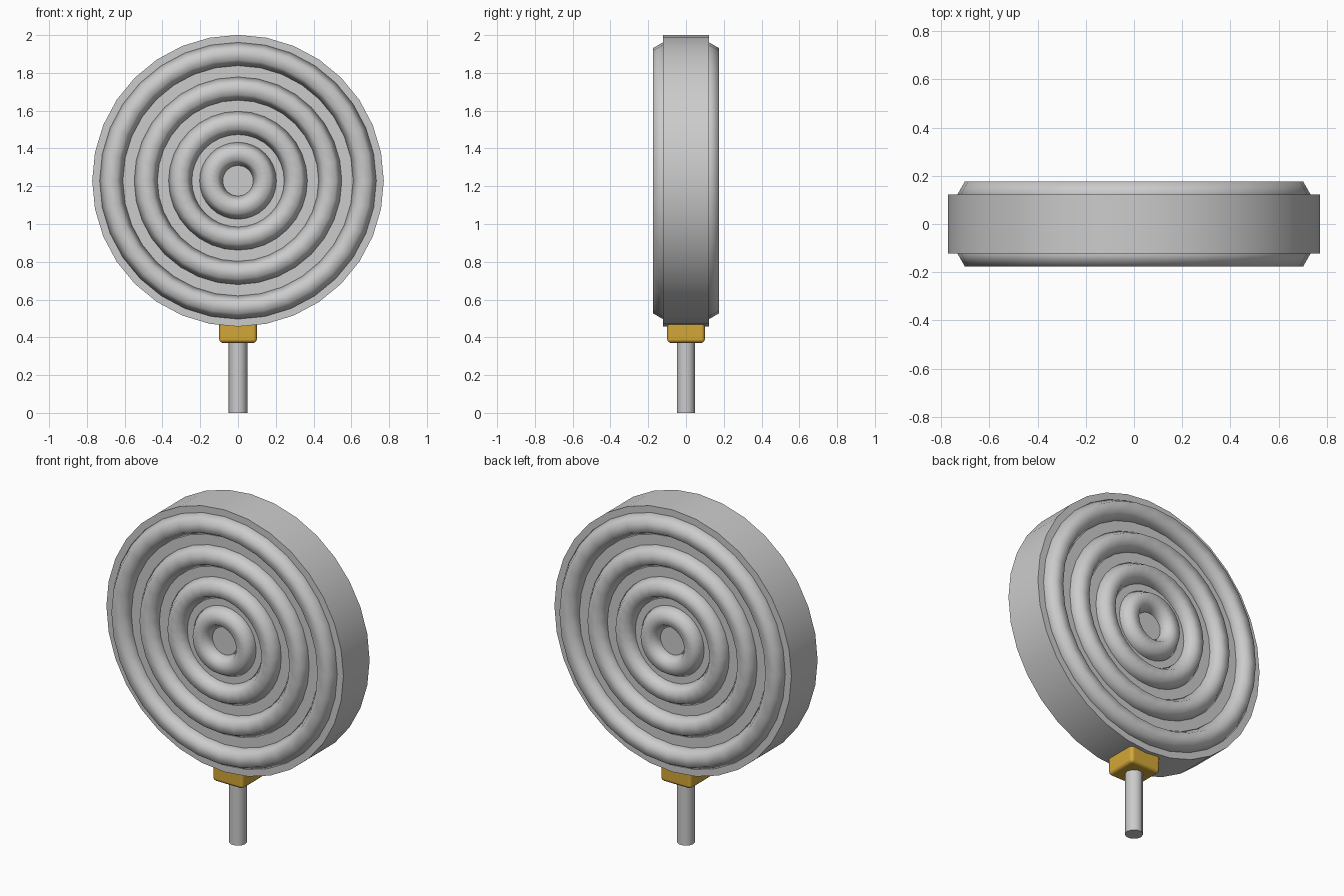
import bpy
from math import pi, radians

cube = bpy.data.objects.get("Cube")
if cube:
    bpy.data.objects.remove(cube, do_unlink=True)


def material(name, rgb):
    m = bpy.data.materials.new(name)
    m.use_nodes = True
    m.diffuse_color = (*rgb, 1)
    m.node_tree.nodes["Principled BSDF"].inputs["Base Color"].default_value = (*rgb, 1)
    return m


grey = material("light grey", (0.6, 0.6, 0.6))
gold = material("gold", (0.65, 0.39, 0.04))


def finish(name, mat):
    ob = bpy.context.object
    ob.name = name
    ob.data.materials.append(mat)
    return ob


CENTRE_Z, FACE_Y = 1.229, 0.122

# Thick round disc standing upright
bpy.ops.mesh.primitive_cylinder_add(vertices=32, radius=0.772, depth=2 * FACE_Y,
                                    location=(0, 0, CENTRE_Z), rotation=(pi / 2, 0, 0))
finish("disc", grey)
bpy.ops.object.shade_smooth_by_angle(angle=radians(30))

# Concentric raised rings, half sunk into both faces
for side, y in (("front", -FACE_Y), ("back", FACE_Y)):
    for i, radius in enumerate((0.142, 0.306, 0.488, 0.671)):
        bpy.ops.mesh.primitive_torus_add(major_segments=32, minor_segments=6,
                                         major_radius=radius, minor_radius=0.0615,
                                         location=(0, y, CENTRE_Z), rotation=(pi / 2, 0, 0))
        finish(f"{side}_ring_{i + 1}", grey)
        bpy.ops.object.shade_smooth()

# Rounded collar under the disc
bpy.ops.mesh.primitive_cube_add(size=1, location=(0, 0, 0.445))
collar = finish("collar", gold)
collar.scale = (0.2, 0.2, 0.15)
bpy.ops.object.transform_apply(location=False, rotation=False, scale=True)
bevel = collar.modifiers.new("rounding", "BEVEL")
bevel.width = 0.02
bevel.segments = 3
bpy.ops.object.shade_smooth_by_angle(angle=radians(40))
for p in collar.data.polygons:
    p.use_smooth = True
bevel.harden_normals = True

# Thin stem
bpy.ops.mesh.primitive_cylinder_add(vertices=10, radius=0.049, depth=0.42,
                                    location=(0, 0, 0.21), rotation=(0, 0, pi / 2))
finish("stem", grey)
bpy.ops.object.shade_smooth_by_angle(angle=radians(40))
